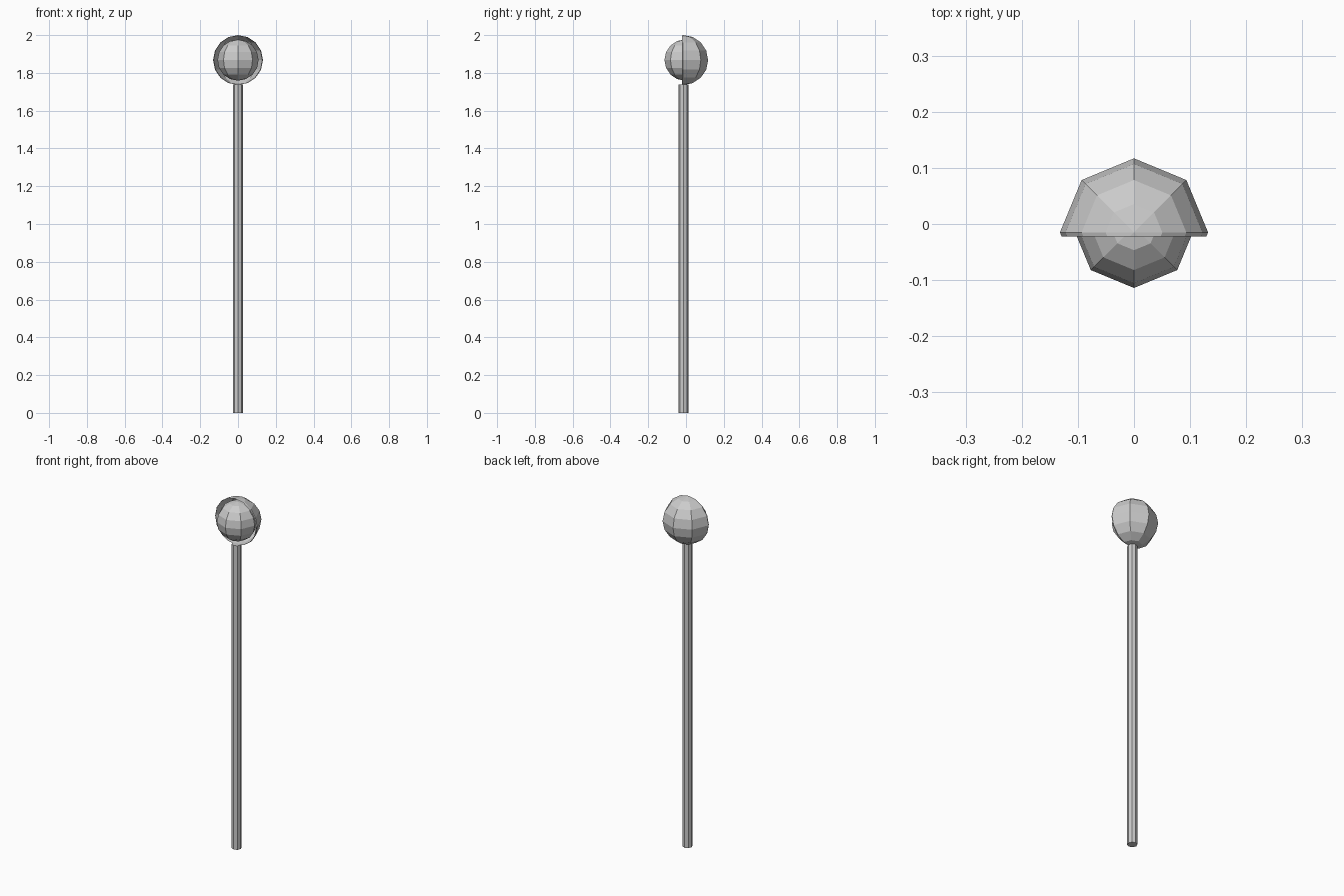
import bpy, bmesh
from mathutils import Matrix

if "Cube" in bpy.data.objects:
    bpy.data.objects.remove(bpy.data.objects["Cube"])


def make_object(name, bm):
    mesh = bpy.data.meshes.new(name)
    bm.to_mesh(mesh)
    bm.free()
    obj = bpy.data.objects.new(name, mesh)
    bpy.context.collection.objects.link(obj)
    return obj


def low_poly_ball(radius, y):
    bm = bmesh.new()
    bmesh.ops.create_uvsphere(bm, u_segments=8, v_segments=8, radius=radius,
                              matrix=Matrix.Translation((0, y, 1.868)))
    return bm


# Octagonal post
bm = bmesh.new()
bmesh.ops.create_cone(bm, cap_ends=True, segments=8, radius1=0.026, radius2=0.026,
                      depth=1.738, matrix=Matrix.Translation((0, -0.013, 0.869)))
make_object("post", bm)

# Globe of the lamp
make_object("globe", low_poly_ball(0.109, -0.005))

# Open half shell behind the globe, cut just in front of its centre
bm = low_poly_ball(0.132, -0.015)
bmesh.ops.bisect_plane(bm, geom=bm.verts[:] + bm.edges[:] + bm.faces[:],
                       plane_co=(0, -0.022, 0), plane_no=(0, -1, 0), clear_outer=True)
make_object("back_shell", bm)
